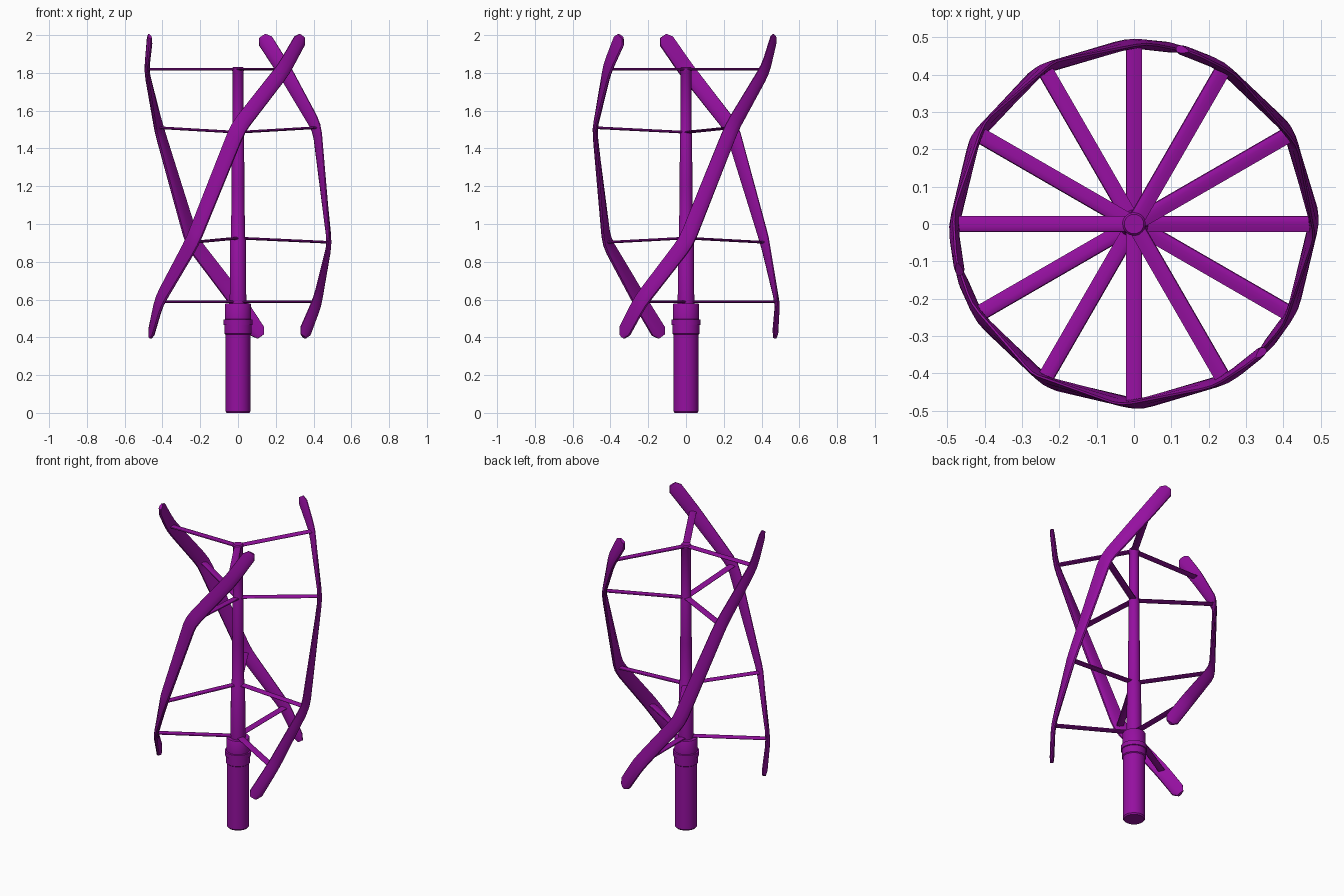
import bpy, bmesh, math
from mathutils import Vector

if "Cube" in bpy.data.objects:
    bpy.data.objects.remove(bpy.data.objects["Cube"])

mat = bpy.data.materials.new("purple")
mat.diffuse_color = (0.3, 0.005, 0.35, 1)
mat.use_nodes = True
mat.node_tree.nodes["Principled BSDF"].inputs["Base Color"].default_value = mat.diffuse_color


def loft(name, rings):
    """Skin a list of equal-length closed rings and cap both ends."""
    bm = bmesh.new()
    rows = [[bm.verts.new(p) for p in ring] for ring in rings]
    n = len(rows[0])
    for a, b in zip(rows, rows[1:]):
        for i in range(n):
            j = (i + 1) % n
            bm.faces.new((a[i], a[j], b[j], b[i]))
    bm.faces.new(rows[0][::-1])
    bm.faces.new(rows[-1])
    bmesh.ops.recalc_face_normals(bm, faces=bm.faces)
    me = bpy.data.meshes.new(name)
    bm.to_mesh(me)
    bm.free()
    me.materials.append(mat)
    ob = bpy.data.objects.new(name, me)
    bpy.context.collection.objects.link(ob)
    bpy.ops.object.select_all(action='DESELECT')
    ob.select_set(True)
    bpy.context.view_layer.objects.active = ob
    bpy.ops.object.shade_smooth_by_angle(angle=math.radians(35))
    return ob


def lathe(name, profile, sides=32):
    ang = [2 * math.pi * i / sides for i in range(sides)]
    return loft(name, [[(r * math.cos(a), r * math.sin(a), z) for a in ang] for r, z in profile])


def polar(r, deg, z):
    a = math.radians(deg)
    return Vector((r * math.cos(a), r * math.sin(a), z))


# Aerofoil section: (chord, thickness) in units of half width / half thickness
FOIL = [(1, 0), (0.9, 0.55), (0.6, 0.95), (0.2, 1), (-0.4, 0.7), (-0.95, 0.2),
        (-0.95, -0.2), (-0.4, -0.7), (0.2, -1), (0.6, -0.95), (0.9, -0.55)]


def foil(c, u, v, w, t):
    return [c + u * (w * a) + v * (t * b) for a, b in FOIL]


# Post, bearing and tapered mast
lathe("base_post", [(0.06, 0), (0.066, 0.008), (0.066, 0.42)])
lathe("bearing_housing", [(0.066, 0.415), (0.072, 0.42), (0.072, 0.464), (0.077, 0.466),
                          (0.077, 0.494), (0.069, 0.496), (0.069, 0.575), (0.066, 0.58)])
lathe("mast", [(0.044, 0.57), (0.042, 0.92), (0.037, 0.93), (0.034, 1.2), (0.032, 1.48),
               (0.029, 1.49), (0.028, 1.805), (0.031, 1.81), (0.031, 1.825), (0.026, 1.832)])

# Blade stations relative to the blade start: (angle, height)
STATIONS = [(-164.5, 0.405), (-150, 0.59), (-120, 0.905), (-90, 1.51), (-60, 1.82), (-45.5, 1.995)]
R = 0.484


def blade(name, turn):
    nodes = [polar(R, a + turn, z) for a, z in STATIONS]
    path = [nodes[0], nodes[0].lerp(nodes[1], 0.15)]
    for p, q, r in zip(nodes, nodes[1:], nodes[2:]):
        a = q + (p - q).normalized() * 0.05
        b = q + (r - q).normalized() * 0.05
        path += [a, (a + b + q * 2) / 4, b]
    path += [nodes[-1].lerp(nodes[-2], 0.15), nodes[-1]]
    rings = []
    for i, c in enumerate(path):
        tan = (path[min(i + 1, len(path) - 1)] - path[max(i - 1, 0)]).normalized()
        rad = Vector((c.x, c.y, 0))
        rad = (rad - tan * rad.dot(tan)).normalized()
        s = 0.5 if i in (0, len(path) - 1) else 1
        rings.append(foil(c, tan.cross(rad), rad, 0.044 * s, 0.0135 * (s + 1) / 2))
    loft(name, rings)


# Struts: (angle, height at mast, height at blade)
STRUTS = [(-150, 0.588, 0.588), (-120, 0.925, 0.903), (-90, 1.486, 1.51), (-60, 1.819, 1.819)]

for k in range(3):
    blade(f"blade_{k + 1}", 120 * k)
    for j, (a, z0, z1) in enumerate(STRUTS):
        p, q = polar(0.01, a + 120 * k, z0), polar(0.482, a + 120 * k, z1)
        side = Vector((0, 0, 1)).cross(q - p).normalized()
        up = (q - p).cross(side).normalized()
        loft(f"strut_{k + 1}_{j + 1}", [foil(c, side, up, 0.022, 0.007) for c in (p, q)])
